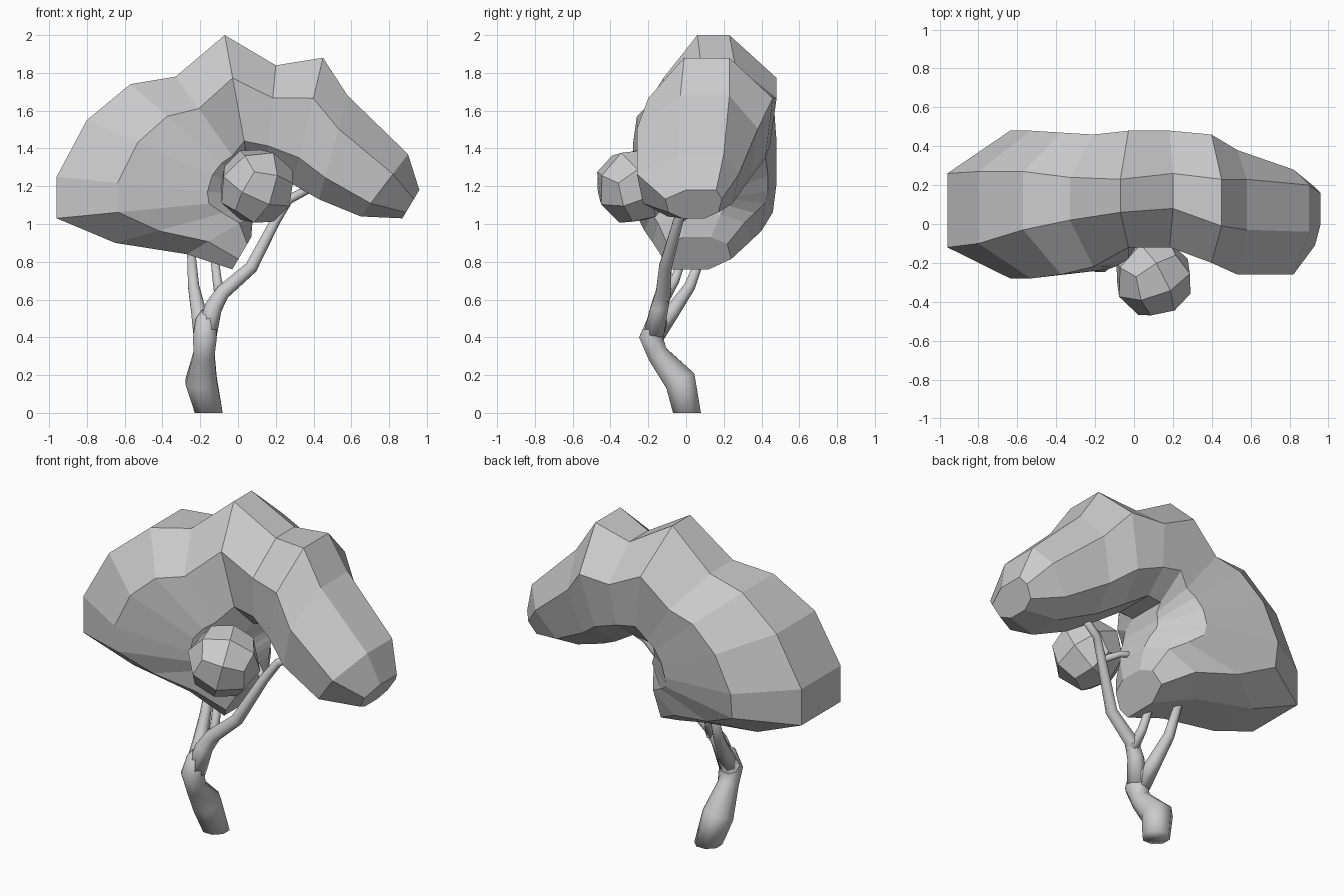
import bpy, bmesh, math
from mathutils import Vector, Matrix, Euler

if "Cube" in bpy.data.objects:
    bpy.data.objects.remove(bpy.data.objects["Cube"])


def make_object(name, bm, smooth=False):
    bmesh.ops.recalc_face_normals(bm, faces=bm.faces)
    for f in bm.faces:
        f.smooth = smooth
    me = bpy.data.meshes.new(name)
    bm.to_mesh(me)
    bm.free()
    ob = bpy.data.objects.new(name, me)
    bpy.context.collection.objects.link(ob)
    return ob


def loft(name, rings, smooth=False):
    bm = bmesh.new()
    loops = [[bm.verts.new(p) for p in ring] for ring in rings]
    n = len(loops[0])
    for a, b in zip(loops, loops[1:]):
        for i in range(n):
            j = (i + 1) % n
            bm.faces.new((a[i], a[j], b[j], b[i]))
    bm.faces.new(loops[0])
    bm.faces.new(loops[-1])
    return make_object(name, bm, smooth)


def tube(name, path, sides=8):
    # path entries: x, y, z, radius
    pts = [Vector(p[:3]) for p in path]
    rings = []
    for i, p in enumerate(pts):
        t = pts[min(i + 1, len(pts) - 1)] - pts[max(i - 1, 0)]
        if p.z == 0:
            t = Vector((0, 0, 1))
        q = Vector((0, 0, 1)).rotation_difference(t.normalized())
        r = path[i][3]
        rings.append([p + q @ Vector((r * math.cos(a), r * math.sin(a), 0))
                      for a in (math.tau * (k + .5) / sides for k in range(sides))])
    return loft(name, rings, True)


# Main canopy: arch of octagonal sections
# outer x,z, inner x,z, widest front y, back y, outer-edge front y, back y
arch = [
    (.96, 1.18, .87, 1.03, -.11, .19, .00, .16),
    (.90, 1.37, .65, 1.04, -.26, .28, -.04, .20),
    (.58, 1.68, .43, 1.13, -.26, .38, -.03, .23),
    (.45, 1.88, .29, 1.21, -.20, .46, -.01, .23),
    (.20, 1.84, .15, 1.30, -.12, .48, .08, .26),
    (-.07, 2.0, .06, 1.29, -.12, .48, .06, .23),
    (-.33, 1.78, .05, 1.25, -.22, .46, .02, .24),
    (-.57, 1.74, .04, 1.21, -.26, .47, -.03, .27),
    (-.80, 1.55, .04, 1.18, -.28, .48, -.10, .27),
    (-.96, 1.25, .05, 1.15, -.28, .48, -.12, .26),
    (-.96, 1.03, .06, 1.13, -.27, .46, -.12, .26),
    (-.65, .90, .07, 1.10, -.22, .40, -.08, .24),
    (-.27, .84, .08, 1.05, -.18, .34, -.08, .20),
    (-.03, .76, .07, .93, -.12, .24, -.09, .12),
]
rings = []
for ox, oz, ix, iz, f, b, of, ob in arch:
    c, h = (f + b) / 2, (b - f) / 2
    section = [(0, of), (.32, f), (.79, c - .88 * h), (1, c - .4 * h),
               (1, c + .4 * h), (.79, c + .88 * h), (.32, b), (0, ob)]
    rings.append([(ox + (ix - ox) * t, y, oz + (iz - oz) * t)
                  for t, y in section])
loft("main_canopy", rings)

# Small leaf ball in front: spherised subdivided cube
bm = bmesh.new()
bmesh.ops.create_cube(bm, size=2)
bmesh.ops.subdivide_edges(bm, edges=bm.edges[:], cuts=1, use_grid_fill=True)
for v in bm.verts:
    v.co = v.co.normalized() * .208
bm.transform(Matrix.Translation((.1, -.277, 1.2)) @ Euler((.5, .25, .5)).to_matrix().to_4x4())
make_object("small_canopy", bm)

# Trunk and branches
tube("trunk", [(-.155, .005, 0, .08), (-.195, -.03, .17, .09),
               (-.18, -.15, .31, .06), (-.175, -.185, .40, .068),
               (-.17, -.15, .49, .058), (-.175, -.12, .54, .02)])
tube("right_branch", [(-.165, -.17, .42, .058), (-.13, -.14, .56, .05),
                      (-.08, -.12, .64, .042),
                      (.07, -.11, .77, .036), (.2, -.04, 1.02, .028),
                      (.27, .0, 1.13, .025), (.44, .04, 1.22, .022)])
tube("left_branch", [(-.185, -.16, .42, .056), (-.21, -.07, .54, .042),
                     (-.235, .02, .67, .032), (-.25, .10, .88, .022)])
tube("middle_branch", [(-.09, -.12, .6, .035), (-.11, -.06, .7, .026),
                       (-.13, .0, .87, .022)])
tube("inner_twig", [(.2, -.04, 1.02, .022), (.12, .02, 1.06, .018),
                    (.0, .06, 1.08, .016)])
